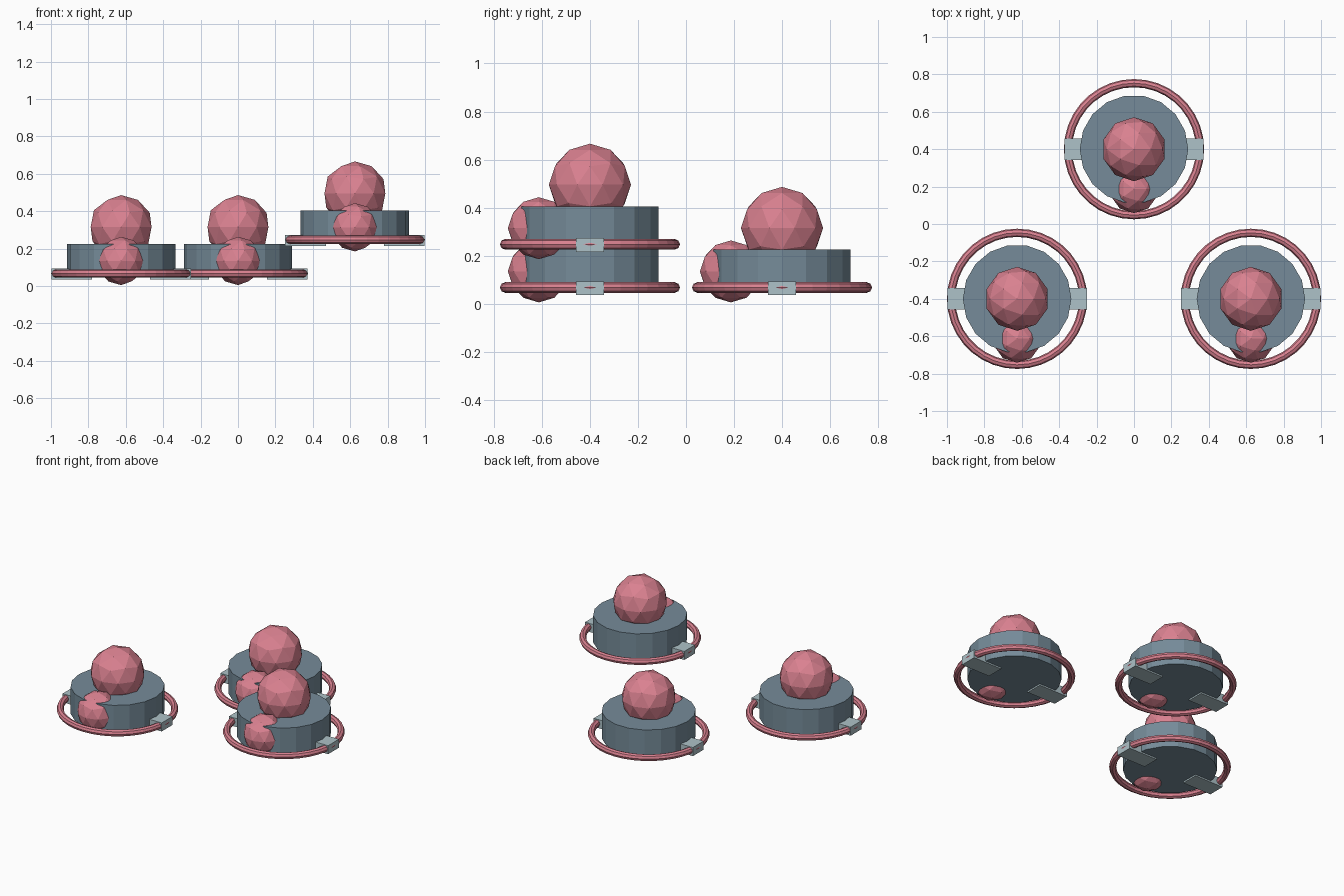
import bpy
import math

cube = bpy.data.objects.get("Cube")
if cube:
    bpy.data.objects.remove(cube, do_unlink=True)


def make_material(name, rgb):
    mat = bpy.data.materials.new(name)
    mat.use_nodes = True
    color = (*rgb, 1.0)
    mat.diffuse_color = color
    mat.node_tree.nodes["Principled BSDF"].inputs["Base Color"].default_value = color
    return mat


pink = make_material("rose pink", (0.70, 0.22, 0.28))
steel = make_material("steel blue", (0.18, 0.26, 0.32))
pale = make_material("pale grey blue", (0.42, 0.54, 0.58))


def finish(name, mat):
    obj = bpy.context.object
    obj.name = name
    obj.data.materials.append(mat)
    return obj


def ball(name, radius, location):
    bpy.ops.mesh.primitive_ico_sphere_add(subdivisions=2, radius=radius, location=location)
    finish(name, pink)


def build_unit(label, x, y, z):
    # Drum body, with corners on the x axis
    bpy.ops.mesh.primitive_cylinder_add(
        vertices=18, radius=0.29, depth=0.18, location=(x, y, z + 0.135),
        rotation=(0, 0, math.pi / 2))
    finish(label + "_body", steel)

    # Large dome on top and small nose sunk into the front
    ball(label + "_dome", 0.171, (x, y, z + 0.315))
    ball(label + "_nose", 0.129, (x, y - 0.213, z + 0.134))

    # Bumper ring round the base
    bpy.ops.mesh.primitive_torus_add(
        major_segments=36, minor_segments=8, major_radius=0.353,
        minor_radius=0.022, location=(x, y, z + 0.067))
    finish(label + "_ring", pink)

    # Brackets that join the ring to the body
    for side, sign in (("left", 1), ("right", -1)):
        bpy.ops.mesh.primitive_cube_add(size=1, location=(x + sign * 0.264, y, z + 0.064))
        bpy.context.object.scale = (0.217, 0.116, 0.058)
        finish(label + "_bracket_" + side, pale)


build_unit("front_right", -0.625, -0.4, 0)
build_unit("rear", 0, 0.4, 0)
build_unit("front_left", 0.625, -0.4, 0.18)
